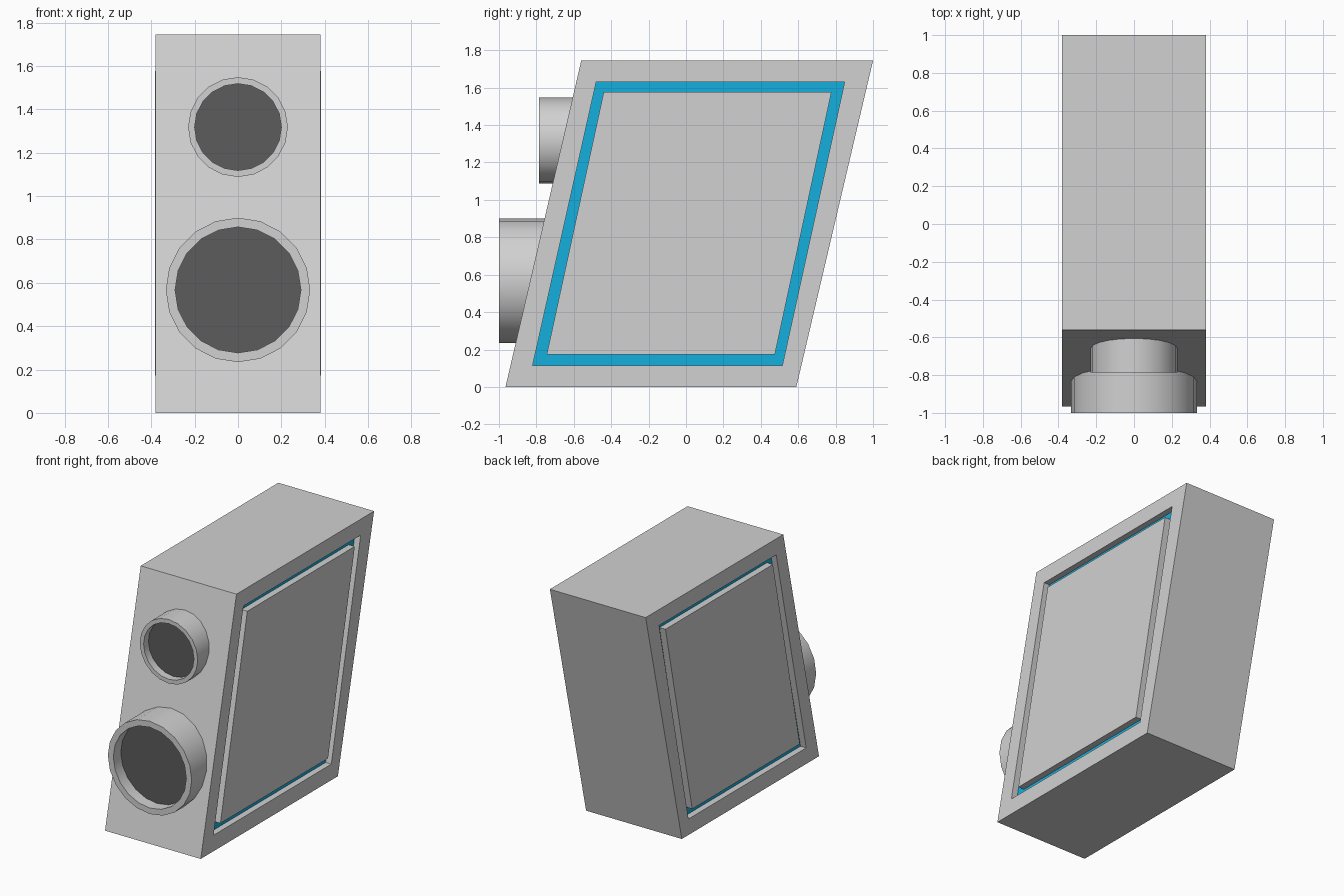
import bpy, bmesh, math

cube = bpy.data.objects.get("Cube")
if cube:
    bpy.data.objects.remove(cube, do_unlink=True)


def material(name, rgb):
    m = bpy.data.materials.new(name)
    m.use_nodes = True
    m.diffuse_color = (*rgb, 1)
    m.node_tree.nodes["Principled BSDF"].inputs["Base Color"].default_value = (*rgb, 1)
    return m


GREY = material("light_grey", (0.64, 0.64, 0.64))
BLUE = material("bright_blue", (0.007, 0.43, 0.73))
DARK = material("dark_grey", (0.106, 0.106, 0.106))


def loft(name, rings, mats, accents=(), accent_end=False):
    """Bridge closed rings of points, cap both ends; accent bands use the second material."""
    bm = bmesh.new()
    loops = [[bm.verts.new(p) for p in ring] for ring in rings]
    for i, (a, b) in enumerate(zip(loops, loops[1:])):
        n = len(a)
        for k in range(n):
            f = bm.faces.new((a[k], a[(k + 1) % n], b[(k + 1) % n], b[k]))
            f.material_index = int(i in accents)
    bm.faces.new(loops[0])
    end = bm.faces.new(loops[-1])
    end.material_index = int(accent_end)
    bmesh.ops.recalc_face_normals(bm, faces=bm.faces)
    mesh = bpy.data.meshes.new(name)
    bm.to_mesh(mesh)
    bm.free()
    for m in mats:
        mesh.materials.append(m)
    ob = bpy.data.objects.new(name, mesh)
    bpy.context.collection.objects.link(ob)
    return ob


# Leaning cabinet with a blue-floored groove around a panel on each side
edge = [(-0.965, 0), (0.59, 0), (1.0, 1.745), (-0.56, 1.745)]
groove_outer = [(-0.82, 0.115), (0.515, 0.115), (0.848, 1.63), (-0.48, 1.63)]
groove_inner = [(-0.745, 0.172), (0.475, 0.172), (0.778, 1.577), (-0.44, 1.577)]
HALF, FLOOR, PANEL = 0.38, 0.335, 0.382
half = [(groove_inner, PANEL), (groove_inner, FLOOR), (groove_outer, FLOOR),
        (groove_outer, HALF), (edge, HALF)]
sections = half + [(loop, -x) for loop, x in reversed(half)]
loft("cabinet", [[(x, y, z) for y, z in loop] for loop, x in sections],
     [GREY, BLUE], accents=(1, 7))


# Round drivers: open barrels with a recessed dark cone
def driver(name, z, outer, inner, front, back, depth, sides=20):
    profile = [(outer, back), (outer, front), (inner, front), (inner, front + depth)]
    angles = [2 * math.pi * k / sides for k in range(sides)]
    rings = [[(r * math.cos(a), y, z + r * math.sin(a)) for a in angles]
             for r, y in profile]
    ob = loft(name, rings, [GREY, DARK], accent_end=True)
    bpy.ops.object.select_all(action="DESELECT")
    ob.select_set(True)
    bpy.context.view_layer.objects.active = ob
    bpy.ops.object.shade_smooth_by_angle()


driver("woofer", 0.567, 0.333, 0.29, -1.0, -0.7, 0.085)
driver("tweeter", 1.318, 0.23, 0.2, -0.785, -0.55, 0.055)
